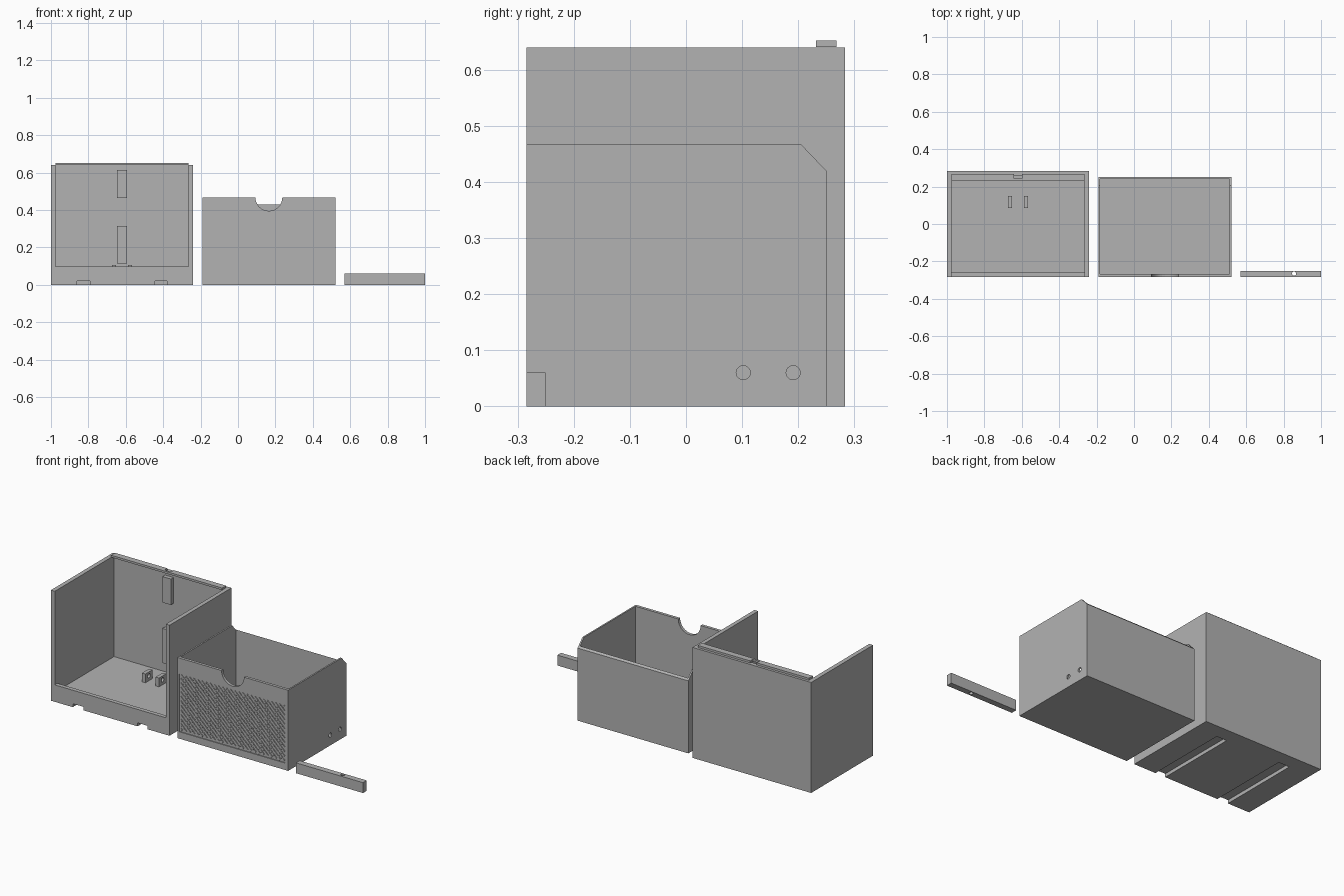
import bpy, bmesh, math
from mathutils import Matrix, Vector

if "Cube" in bpy.data.objects:
    bpy.data.objects.remove(bpy.data.objects["Cube"])

grey = bpy.data.materials.new("plain_grey")
grey.diffuse_color = (0.45, 0.45, 0.45, 1)
grey.use_nodes = True
grey.node_tree.nodes["Principled BSDF"].inputs["Base Color"].default_value = grey.diffuse_color


def finish(name, bm):
    bmesh.ops.recalc_face_normals(bm, faces=bm.faces)
    me = bpy.data.meshes.new(name)
    bm.to_mesh(me)
    bm.free()
    me.materials.append(grey)
    ob = bpy.data.objects.new(name, me)
    bpy.context.collection.objects.link(ob)
    return ob


def box(name, x, y, z):
    bm = bmesh.new()
    c = [sum(r) / 2 for r in (x, y, z)]
    s = [r[1] - r[0] for r in (x, y, z)]
    bmesh.ops.create_cube(bm, size=1, matrix=Matrix.Translation(c) @ Matrix.Diagonal((*s, 1)))
    return finish(name, bm)


def rod(name, centre, r, length, axis):
    bm = bmesh.new()
    turn = {'X': Matrix.Rotation(math.pi / 2, 4, 'Y'),
            'Y': Matrix.Rotation(math.pi / 2, 4, 'X'), 'Z': Matrix()}[axis]
    bmesh.ops.create_cone(bm, cap_ends=True, segments=32, radius1=r, radius2=r,
                          depth=length, matrix=Matrix.Translation(centre) @ turn)
    return finish(name, bm)


def prism_x(name, yz, x0, x1):
    bm = bmesh.new()
    face = bm.faces.new([bm.verts.new((x0, y, z)) for y, z in yz])
    ext = bmesh.ops.extrude_face_region(bm, geom=[face])
    bmesh.ops.translate(bm, vec=(x1 - x0, 0, 0),
                        verts=[v for v in ext['geom'] if isinstance(v, bmesh.types.BMVert)])
    return finish(name, bm)


def cut(ob, *cutters):
    for c in cutters:
        m = ob.modifiers.new("cut", 'BOOLEAN')
        m.operation, m.solver, m.object = 'DIFFERENCE', 'EXACT', c
        bpy.context.view_layer.objects.active = ob
        bpy.ops.object.modifier_apply(modifier=m.name)
        bpy.data.objects.remove(c)


# Housing shell: open at the front and top, with a low front sill
housing = box("housing_shell", (-1, -0.24), (-0.284, 0.283), (0, 0.64))
cut(housing,
    box("cavity", (-0.975, -0.264), (-0.26, 0.258), (0.055, 0.8)),
    box("front_opening", (-0.975, -0.264), (-0.4, 0.0), (0.098, 0.8)),
    box("groove_left", (-0.86, -0.79), (-0.4, 0.2), (-0.1, 0.02)),
    box("groove_right", (-0.445, -0.38), (-0.4, 0.2), (-0.1, 0.02)))

# Lip along the top of the back wall, with a small notch
lip = box("back_lip", (-0.975, -0.264), (0.232, 0.268), (0.64, 0.652))
cut(lip, box("lip_notch", (-0.641, -0.599), (0.244, 0.3), (0.63, 0.7)))

# Blocks on the inside of the back wall
for name, z in (("upper_block", (0.465, 0.615)), ("lower_block", (0.115, 0.315))):
    box(name, (-0.648, -0.594), (0.234, 0.262), z)

# Pair of pierced lugs on the housing floor
for i, x in enumerate((-0.664, -0.577)):
    lug = box(f"floor_lug_{i + 1}", (x - 0.011, x + 0.011), (0.085, 0.15), (0.045, 0.106))
    cut(lug, rod("lug_hole", (x, 0.118, 0.083), 0.012, 0.1, 'X'))

# Drawer: side profile with a chamfered back corner, hollowed out
profile = [(-0.284, 0), (0.25, 0), (0.25, 0.42), (0.205, 0.467), (-0.284, 0.467)]
drawer = prism_x("drawer", profile, -0.19, 0.52)
cut(drawer,
    box("drawer_cavity", (-0.181, 0.511), (-0.267, 0.24), (0.015, 0.8)),
    rod("finger_notch", (0.165, -0.28, 0.467), 0.072, 0.08, 'Y'),
    rod("pin_hole_front", (0.165, 0.102, 0.06), 0.0125, 1.0, 'X'),
    rod("pin_hole_back", (0.165, 0.191, 0.06), 0.0125, 1.0, 'X'),
    box("front_recess", (-0.18, 0.5), (-0.4, -0.279), (0.04, 0.375)))

# Staggered diamond grip pattern filling the recess of the drawer front
bm = bmesh.new()
step = 0.0262
for row in range(25):
    for col in range(26 - row % 2):
        x = -0.1675 + step * (col + 0.5 * (row % 2))
        z = 0.054 + step / 2 * row
        mat = (Matrix.Translation((x, -0.281, z)) @ Matrix.Rotation(math.pi / 4, 4, 'Y')
               @ Matrix.Diagonal((0.0135, 0.006, 0.0135, 1)))
        bmesh.ops.create_cube(bm, size=1, matrix=mat)
finish("front_grip_pattern", bm)

# Loose rail with a vertical screw hole
rail = box("rail", (0.57, 1.0), (-0.284, -0.25), (0, 0.06))
cut(rail, rod("rail_hole", (0.856, -0.265, 0.03), 0.011, 0.2, 'Z'))
